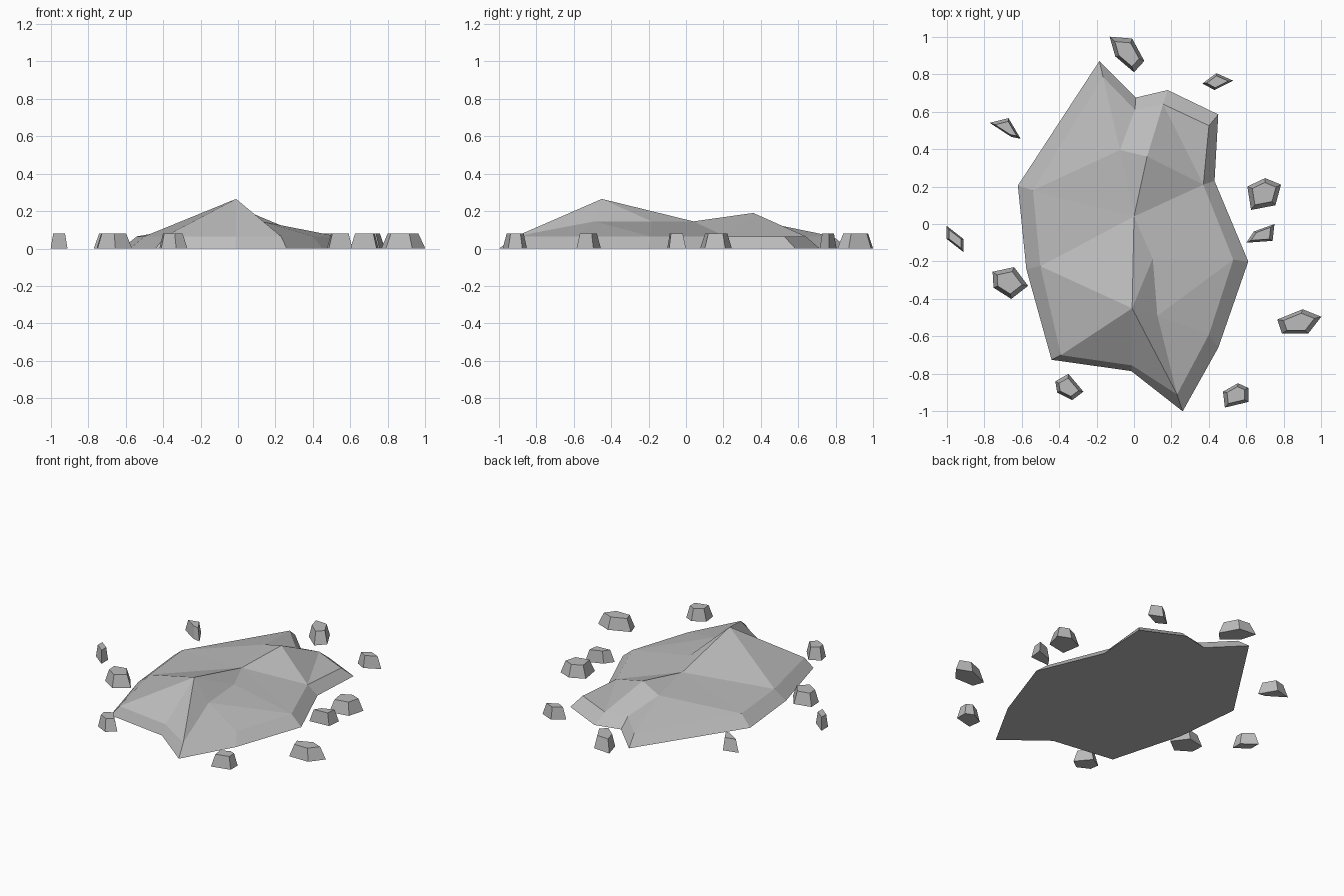
import bpy
import bmesh
from mathutils import Vector

default_cube = bpy.data.objects.get("Cube")
if default_cube:
    bpy.data.objects.remove(default_cube, do_unlink=True)

# One plain grey stone material
stone = bpy.data.materials.new("grey stone")
stone.use_nodes = True
stone_colour = (0.5, 0.5, 0.5, 1)
stone.diffuse_color = stone_colour
stone.node_tree.nodes["Principled BSDF"].inputs["Base Color"].default_value = stone_colour


def add_loop(bm, outline, height):
    """Add one horizontal loop of vertices."""
    return [bm.verts.new((x, y, height)) for x, y in outline]


def add_skirt(bm, lower, upper):
    """Join two loops with sloping sides and close the underside."""
    count = len(lower)
    for i in range(count):
        j = (i + 1) % count
        bm.faces.new((lower[i], lower[j], upper[j], upper[i]))
    bm.faces.new(lower[::-1])


def finish(bm, name):
    """Turn the bmesh into a flat shaded stone object."""
    bmesh.ops.recalc_face_normals(bm, faces=bm.faces[:])
    mesh = bpy.data.meshes.new(name)
    bm.to_mesh(mesh)
    bm.free()
    mesh.materials.append(stone)
    rock = bpy.data.objects.new(name, mesh)
    bpy.context.collection.objects.link(rock)
    return rock


def add_pebble(name, outline, height=0.08, taper=0.7):
    """A small stone: an outline that tapers to a flat top."""
    bm = bmesh.new()
    points = [Vector(p) for p in outline]
    centre = sum(points, Vector((0, 0))) / len(points)
    lower = add_loop(bm, points, 0)
    upper = add_loop(bm, [centre.lerp(p, taper) for p in points], height)
    add_skirt(bm, lower, upper)
    bm.faces.new(upper)
    return finish(bm, name)


def add_boulder():
    """The large faceted rock: low skirt with a ridged crown on top."""
    ground = [(0.26, -1), (0.45, -0.66), (0.61, -0.2), (0.43, 0.23),
              (0.45, 0.585), (0.18, 0.715), (0.01, 0.675), (-0.185, 0.87),
              (-0.62, 0.205), (-0.575, -0.24), (-0.44, -0.725), (-0.015, -0.785)]
    shoulder = [(0.23, -0.91), (0.4, -0.59), (0.53, -0.19), (0.37, 0.21),
                (0.4, 0.525), (0.155, 0.64), (0.005, 0.61), (-0.165, 0.785),
                (-0.54, 0.18), (-0.5, -0.225), (-0.39, -0.7), (-0.01, -0.755)]
    bm = bmesh.new()
    lower = add_loop(bm, ground, 0)
    rim = add_loop(bm, shoulder, 0.065)
    add_skirt(bm, lower, rim)

    # Ridge points of the crown
    summit = bm.verts.new((-0.01, -0.45, 0.265))
    saddle = bm.verts.new((0, 0.04, 0.145))
    back_peak = bm.verts.new((0.07, 0.36, 0.19))
    back_ledge = bm.verts.new((-0.075, 0.395, 0.145))
    side_ledge = bm.verts.new((0.1, -0.185, 0.145))
    front_ledge = bm.verts.new((0.125, -0.49, 0.145))

    # Facets fan out from each ridge point to its neighbours
    fans = [
        (summit, [saddle, *rim[9:], rim[0], front_ledge, side_ledge, saddle]),
        (back_ledge, [saddle, back_peak, *rim[6:9], saddle]),
        (front_ledge, [*rim[:3], side_ledge]),
        (saddle, [side_ledge, rim[2], rim[3], back_peak]),
        (saddle, rim[8:10]),
        (back_peak, [rim[3], rim[5], rim[6]]),
        (rim[5], rim[3:5]),
    ]
    for hub, spokes in fans:
        for first, second in zip(spokes, spokes[1:]):
            bm.faces.new((hub, first, second))
    return finish(bm, "boulder")


add_boulder()

# Loose stones scattered around the boulder
add_pebble("back_pebble",
           [(-0.13, 1), (-0.01, 0.99), (0.055, 0.87), (0, 0.81), (-0.1, 0.895)])
add_pebble("back_left_pebble",
           [(0.365, 0.75), (0.44, 0.805), (0.53, 0.765), (0.43, 0.715)])
add_pebble("back_right_pebble",
           [(-0.77, 0.54), (-0.67, 0.565), (-0.605, 0.455), (-0.655, 0.465)])
add_pebble("left_large_pebble",
           [(0.605, 0.2), (0.7, 0.245), (0.785, 0.21), (0.755, 0.1), (0.625, 0.075)])
add_pebble("left_small_pebble",
           [(0.75, 0), (0.74, -0.09), (0.6, -0.1), (0.64, -0.04)])
add_pebble("left_outer_pebble",
           [(0.765, -0.51), (0.9, -0.455), (1, -0.495), (0.93, -0.585), (0.79, -0.585)])
add_pebble("front_left_pebble",
           [(0.475, -0.895), (0.555, -0.85), (0.61, -0.875), (0.61, -0.95), (0.485, -0.98)])
add_pebble("front_right_pebble",
           [(-0.42, -0.84), (-0.35, -0.8), (-0.27, -0.895), (-0.33, -0.94), (-0.41, -0.9)])
add_pebble("right_large_pebble",
           [(-0.755, -0.255), (-0.64, -0.23), (-0.565, -0.33), (-0.655, -0.4), (-0.75, -0.34)])
add_pebble("right_outer_pebble",
           [(-1, -0.01), (-0.91, -0.08), (-0.91, -0.15), (-1, -0.08)])
